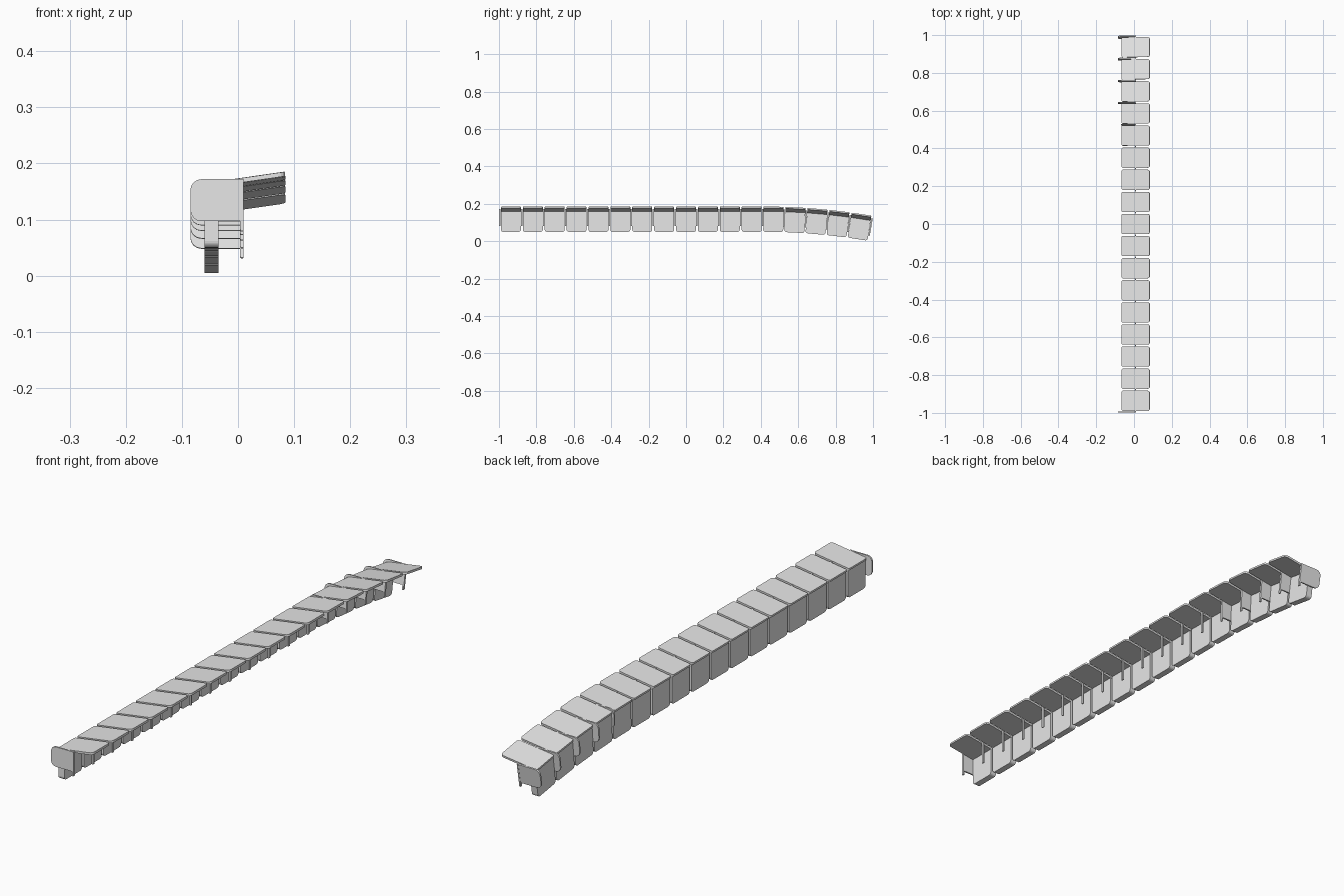
import bpy, bmesh, math
from mathutils import Matrix, Vector

cube = bpy.data.objects.get("Cube")
if cube:
    bpy.data.objects.remove(cube)

# One light grey material
grey = bpy.data.materials.new("light_grey")
grey.use_nodes = True
COLOUR = (0.8, 0.8, 0.8, 1)
grey.diffuse_color = COLOUR
grey.node_tree.nodes["Principled BSDF"].inputs["Base Color"].default_value = COLOUR

SEGMENTS = 17
PITCH = 0.117
WIDTH = 0.107
START = -SEGMENTS * PITCH / 2
PIVOT = 0.17
BEND_START = 0.42


def rounded_rect(u0, u1, v0, v1, radii, steps=4):
    """Outline with a radius per corner: low-low, high-low, high-high, low-high."""
    corners = [(u0, v0, 1, 1), (u1, v0, -1, 1), (u1, v1, -1, -1), (u0, v1, 1, -1)]
    points = []
    for i, ((u, v, su, sv), r) in enumerate(zip(corners, radii)):
        if r == 0:
            points.append((u, v))
            continue
        for s in range(steps + 1):
            a = math.pi * (1 + i / 2) + math.pi / 2 * s / steps
            points.append((u + su * r + r * math.cos(a), v + sv * r + r * math.sin(a)))
    return points


def slab(name, outline, axis, low, high):
    """Extrude an outline along the x, y or z axis."""
    def place(u, v, w):
        return {"x": (w, u, v), "y": (u, w, v), "z": (u, v, w)}[axis]
    bm = bmesh.new()
    face = bm.faces.new([bm.verts.new(place(u, v, low)) for u, v in outline])
    grown = bmesh.ops.extrude_face_region(bm, geom=[face])["geom"]
    shift = Vector(place(0, 0, high - low))
    bmesh.ops.translate(bm, vec=shift, verts=[g for g in grown if isinstance(g, bmesh.types.BMVert)])
    bmesh.ops.recalc_face_normals(bm, faces=bm.faces)
    mesh = bpy.data.meshes.new(name)
    bm.to_mesh(mesh)
    bm.free()
    mesh.materials.append(grey)
    return mesh


def bend(y):
    """Placement along the row, which droops towards the back end."""
    span = 0.575
    t = max(0, (y - BEND_START) / span)
    slope = 2 * 0.05 * t / span
    return (Matrix.Translation((0, y, PIVOT - 0.05 * t * t))
            @ Matrix.Rotation(-math.atan(slope), 4, "X")
            @ Matrix.Translation((0, 0, -PIVOT)))


def add(name, mesh, y):
    ob = bpy.data.objects.new(name, mesh)
    ob.matrix_world = bend(y)
    bpy.context.collection.objects.link(ob)


half = WIDTH / 2

# Sloping top plate
top_plate = slab("top_plate", rounded_rect(-0.066, 0.084, -half, half, (0.006, 0.012, 0.012, 0.006)),
                 "z", -0.008, 0)
top_plate.transform(Matrix.Translation((0, 0, 0.173)) @ Matrix.Rotation(-math.atan(0.145), 4, "Y"))

# Hanging side panel with rounded lower corners
side_panel = slab("side_panel", rounded_rect(-half, half, 0.05, 0.159, (0.012, 0.012, 0, 0)),
                  "x", -0.06, -0.035)

# Slim post under each joint
post = slab("post", rounded_rect(0.004, 0.010, 0.08, 0.172, (0.002, 0.002, 0, 0)),
            "y", -0.004, 0.004)


# Upright cross plate, rounded on its outer side
def cross_plate(reach):
    return slab("cross_plate", rounded_rect(reach, 0.005, 0.097, 0.172, (0.02, 0, 0, 0.02)),
                "y", -0.003, 0.003)


wide_plate = cross_plate(-0.085)
short_plate = cross_plate(-0.068)

for i in range(SEGMENTS):
    y = START + PITCH * (i + 0.5)
    add(f"top_plate_{i + 1}", top_plate, y)
    add(f"side_panel_{i + 1}", side_panel, y)

for k in range(SEGMENTS + 1):
    y = START + PITCH * k
    add(f"post_{k + 1}", post, y)
    # Cross plates stand at the front end and along the drooping part
    if k == 0 or y > BEND_START + PITCH:
        add(f"cross_plate_{k + 1}", wide_plate, y)
    elif y > BEND_START:
        add(f"cross_plate_{k + 1}", short_plate, y)
